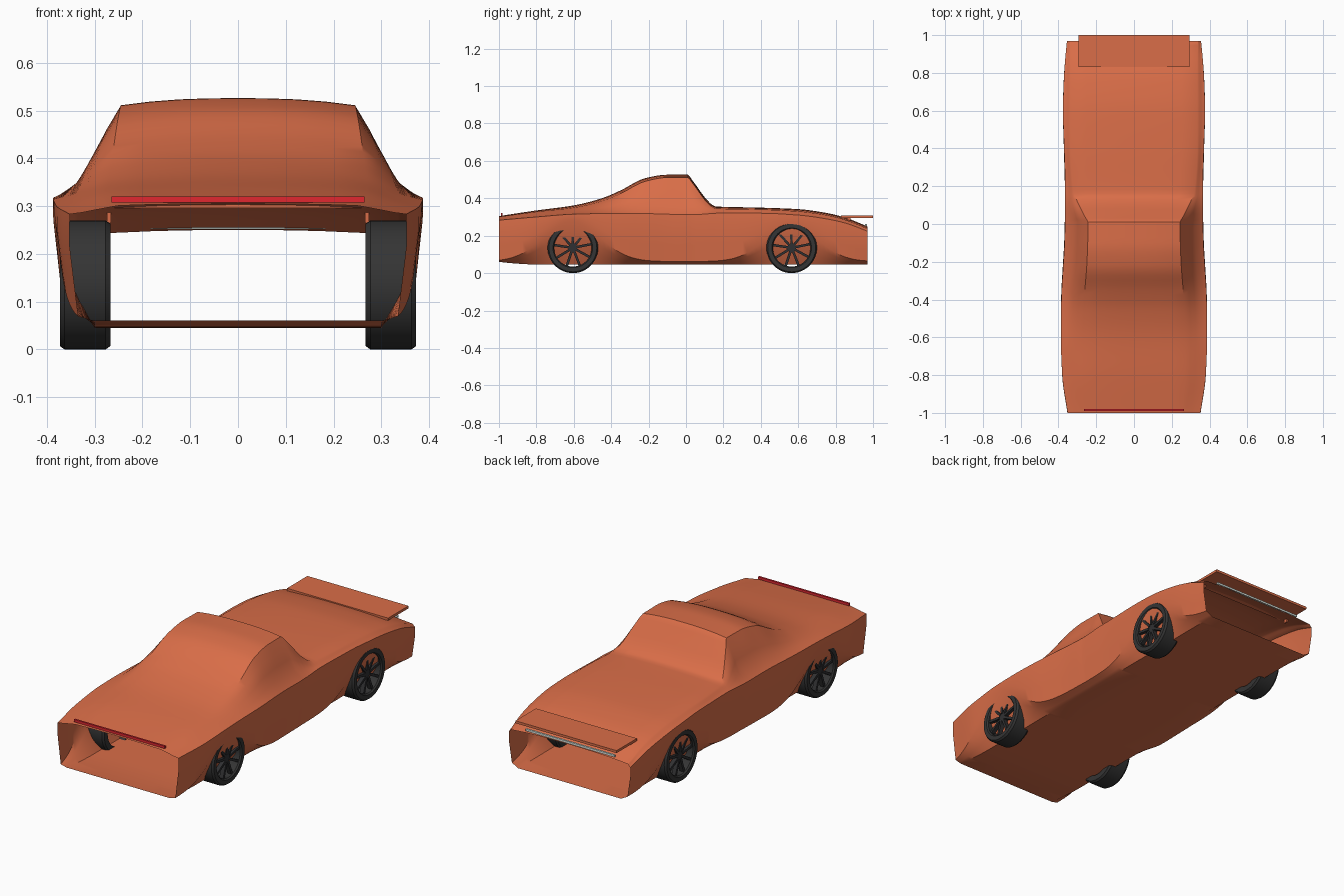
import bpy, bmesh, math
from mathutils import Matrix, Vector

if "Cube" in bpy.data.objects:
    bpy.data.objects.remove(bpy.data.objects["Cube"])


def material(name, rgb):
    m = bpy.data.materials.new(name)
    m.diffuse_color = (*rgb, 1)
    m.use_nodes = True
    m.node_tree.nodes["Principled BSDF"].inputs["Base Color"].default_value = m.diffuse_color
    return m


PAINT = material("orange_paint", (0.70, 0.155, 0.065))
RUBBER = material("dark_rubber", (0.035, 0.035, 0.035))
RIM = material("dark_metal", (0.03, 0.03, 0.032))
RED = material("red_lamp", (0.75, 0.02, 0.03))
PALE = material("pale_lamp", (0.75, 0.85, 0.8))


def finish(bm, name, mat, angle=None):
    bmesh.ops.recalc_face_normals(bm, faces=bm.faces)
    me = bpy.data.meshes.new(name)
    bm.to_mesh(me)
    bm.free()
    me.materials.append(mat)
    ob = bpy.data.objects.new(name, me)
    bpy.context.collection.objects.link(ob)
    if angle:
        bpy.ops.object.select_all(action='DESELECT')
        ob.select_set(True)
        bpy.context.view_layer.objects.active = ob
        bpy.ops.object.shade_smooth_by_angle(angle=math.radians(angle))
    return ob


def add_box(bm, center, size, rot=Matrix()):
    bmesh.ops.create_cube(bm, size=1, matrix=Matrix.Translation(center) @ rot @ Matrix.Diagonal((*size, 1)))


def box(name, center, size, mat):
    bm = bmesh.new()
    add_box(bm, center, size)
    return finish(bm, name, mat)


# Body stations: y, centre height, roof edge x, roof edge z, belt x, belt z
STATIONS = [
    (-1.00, .305, .250, .301, .352, .283), (-.80, .335, .270, .328, .380, .300),
    (-.60, .362, .270, .350, .387, .315), (-.45, .400, .265, .385, .386, .318),
    (-.35, .442, .260, .425, .383, .318), (-.22, .507, .250, .490, .375, .318),
    (-.10, .526, .245, .511, .368, .315), (.01, .526, .243, .511, .365, .312),
    (.03, .502, .255, .488, .364, .312), (.13, .373, .305, .361, .364, .318),
    (.16, .356, .318, .345, .364, .320), (.40, .350, .335, .340, .370, .320),
    (.60, .342, .335, .330, .376, .310), (.75, .322, .335, .310, .372, .290),
    (.85, .297, .335, .285, .366, .268), (.97, .250, .340, .238, .355, .224)]


def slope(i, k):
    # Limited slope so the curve never overshoots its stations
    if i in (0, len(STATIONS) - 1):
        j = max(1, min(i, len(STATIONS) - 1))
        a, b = STATIONS[j - 1], STATIONS[j]
        return (b[k] - a[k]) / (b[0] - a[0])
    a, b, c = STATIONS[i - 1:i + 2]
    s, t = (b[k] - a[k]) / (b[0] - a[0]), (c[k] - b[k]) / (c[0] - b[0])
    return 2 * s * t / (s + t) if s * t > 0 else 0


def sample(i, t):
    a, b = STATIONS[i], STATIONS[i + 1]
    h = b[0] - a[0]
    out = [a[0] + h * t]
    for k in range(1, 6):
        out.append((2*t**3 - 3*t*t + 1) * a[k] + (t**3 - 2*t*t + t) * h * slope(i, k)
                   + (3*t*t - 2*t**3) * b[k] + (t**3 - t*t) * h * slope(i + 1, k))
    return out


def half_section(y, zc, xr, zr, xb, zb):
    g1 = math.exp(-((y + .61) / .21) ** 2)
    g2 = math.exp(-((y - .565) / .20) ** 2)
    g = g1 + g2
    zl = .062 + .215 * g1 + .188 * g2
    xl = xb - .004 - .014 * (1 - min(g, 1))
    zf = .045 + .015 * max(0, (-y - .75) / .25) ** 2
    # crowned roof
    pts = [(xr * u, zc - (zc - zr) * u ** 2.5) for u in (0, .25, .5, .75, 1)]
    # hollow shoulder
    for u in (.25, .5, .75):
        dip = .25 * u * u * (zr - zb)
        pts.append((xr + (xb - xr) * u - dip * .5, zr + (zb - zr) * u - dip * .3))
    pts.append((xb, zb))
    # flank, then the wheel arch tucking in to the floor
    for u in (.3, .65):
        pts.append((xb + (xl - xb) * u + .02 * (zb - zl) * (1 - u) * 2, zb + (zl - zb) * u))
    pts.append((xl, zl))
    for u in (.33, .67):
        pts.append((xl + (.30 - xl) * u + .01 * g, zl + (zf - zl) * u))
    return pts + [(.30, zf), (.15, zf), (0, zf)]


rows = []
for i in range(len(STATIONS) - 1):
    n = max(2, round((STATIONS[i + 1][0] - STATIONS[i][0]) / .025))
    rows += [sample(i, j / n) for j in range(n)]
rows.append(STATIONS[-1])

# Open-ended body shell
bm = bmesh.new()
rings = []
for r in rows:
    half = half_section(*r)
    loop = half + [(-x, z) for x, z in half[-2:0:-1]]
    rings.append([bm.verts.new((x, r[0], z)) for x, z in loop])
for a, b in zip(rings, rings[1:]):
    for k in range(len(a)):
        m = (k + 1) % len(a)
        bm.faces.new((a[k], a[m], b[m], b[k]))
finish(bm, "body_shell", PAINT, 32)

# Lamps and rear wing
box("red_light_bar", (0, -.985, .3135), (.53, .01, .013), RED)
box("pale_light_bar", (0, .962, .257), (.52, .01, .010), PALE)
box("rear_wing", (0, .915, .302), (.59, .17, .013), PAINT)
for s, side in ((1, "right"), (-1, "left")):
    box("wing_strut_" + side, (s * .27, .87, .283), (.008, .02, .036), PAINT)

# Wheels
R, SEG = .135, 48
PROFILE = [(.100, .267), (.128, .267), (R, .277), (R, .363), (.128, .373), (.106, .373), (.100, .366)]
for y, end in ((-.605, "front"), (.565, "rear")):
    for s, side in ((1, "right"), (-1, "left")):
        c = Vector((0, y, R))
        bm = bmesh.new()
        rings = []
        for i in range(SEG):
            a = math.tau * i / SEG
            rings.append([bm.verts.new(c + Vector((s * x, r * math.cos(a), r * math.sin(a)))) for r, x in PROFILE])
        for i in range(SEG):
            p, q = rings[i], rings[(i + 1) % SEG]
            for k in range(len(PROFILE)):
                m = (k + 1) % len(PROFILE)
                bm.faces.new((p[k], p[m], q[m], q[k]))
        finish(bm, f"tyre_{end}_{side}", RUBBER, 30)
        # spokes and hub
        bm = bmesh.new()
        for i in range(9):
            rot = Matrix.Rotation(math.tau * i / 9 + .2, 4, 'X')
            add_box(bm, c + Vector((s * .352, 0, 0)) + rot @ Vector((0, .062, 0)), (.022, .084, .013), rot)
        bmesh.ops.create_cone(bm, cap_ends=True, segments=20, radius1=.024, radius2=.024, depth=.03,
                              matrix=Matrix.Translation(c + Vector((s * .345, 0, 0))) @ Matrix.Rotation(math.pi / 2, 4, 'Y'))
        finish(bm, f"spokes_{end}_{side}", RIM)
